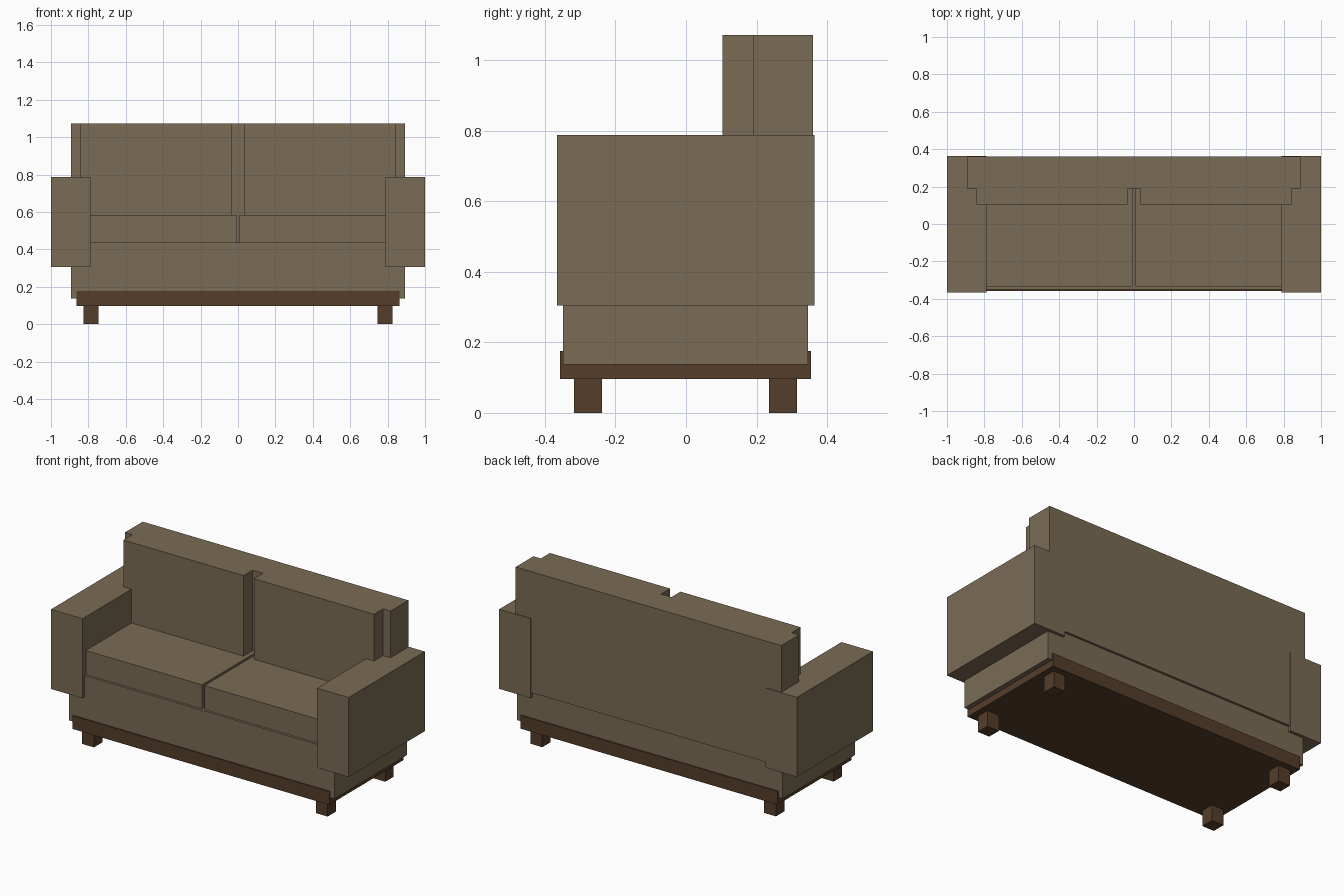
import bpy

if "Cube" in bpy.data.objects:
    bpy.data.objects.remove(bpy.data.objects["Cube"])

def material(name, rgb):
    m = bpy.data.materials.new(name)
    m.diffuse_color = (*rgb, 1.0)
    m.use_nodes = True
    m.node_tree.nodes["Principled BSDF"].inputs["Base Color"].default_value = m.diffuse_color
    return m

fabric = material("olive brown fabric", (0.195, 0.147, 0.089))
wood = material("dark wood", (0.091, 0.048, 0.023))

def box(name, x, y, z, mat):
    """Box from (min, max) ranges on each axis."""
    bpy.ops.mesh.primitive_cube_add(size=1, location=[(a + b) / 2 for a, b in (x, y, z)])
    o = bpy.context.object
    o.name = name
    for v in o.data.vertices:
        for i, (a, b) in enumerate((x, y, z)):
            v.co[i] *= b - a
    o.data.materials.append(mat)
    return o

# Frame: wooden plinth, upholstered base, back panel
box("plinth", (-0.863, 0.863), (-0.357, 0.354), (0.096, 0.176), wood)
box("base", (-0.892, 0.892), (-0.349, 0.346), (0.137, 0.437), fabric)
box("back_panel", (-0.892, 0.892), (0.19, 0.36), (0.337, 1.072), fabric)

# Mirrored parts: arms, cushions, legs
for side, s in (("left", -1), ("right", 1)):
    def mx(a, b):
        return tuple(sorted((s * a, s * b)))
    box(side + "_arm", mx(0.788, 1.0), (-0.366, 0.364), (0.305, 0.788), fabric)
    box(side + "_seat_cushion", mx(0.008, 0.80), (-0.334, 0.20), (0.437, 0.583), fabric)
    box(side + "_back_cushion", mx(0.035, 0.842), (0.103, 0.20), (0.57, 1.072), fabric)
    for end, y in (("front", (-0.318, -0.238)), ("back", (0.235, 0.315))):
        box(f"{end}_{side}_leg", mx(0.745, 0.825), y, (0.0, 0.10), wood)
